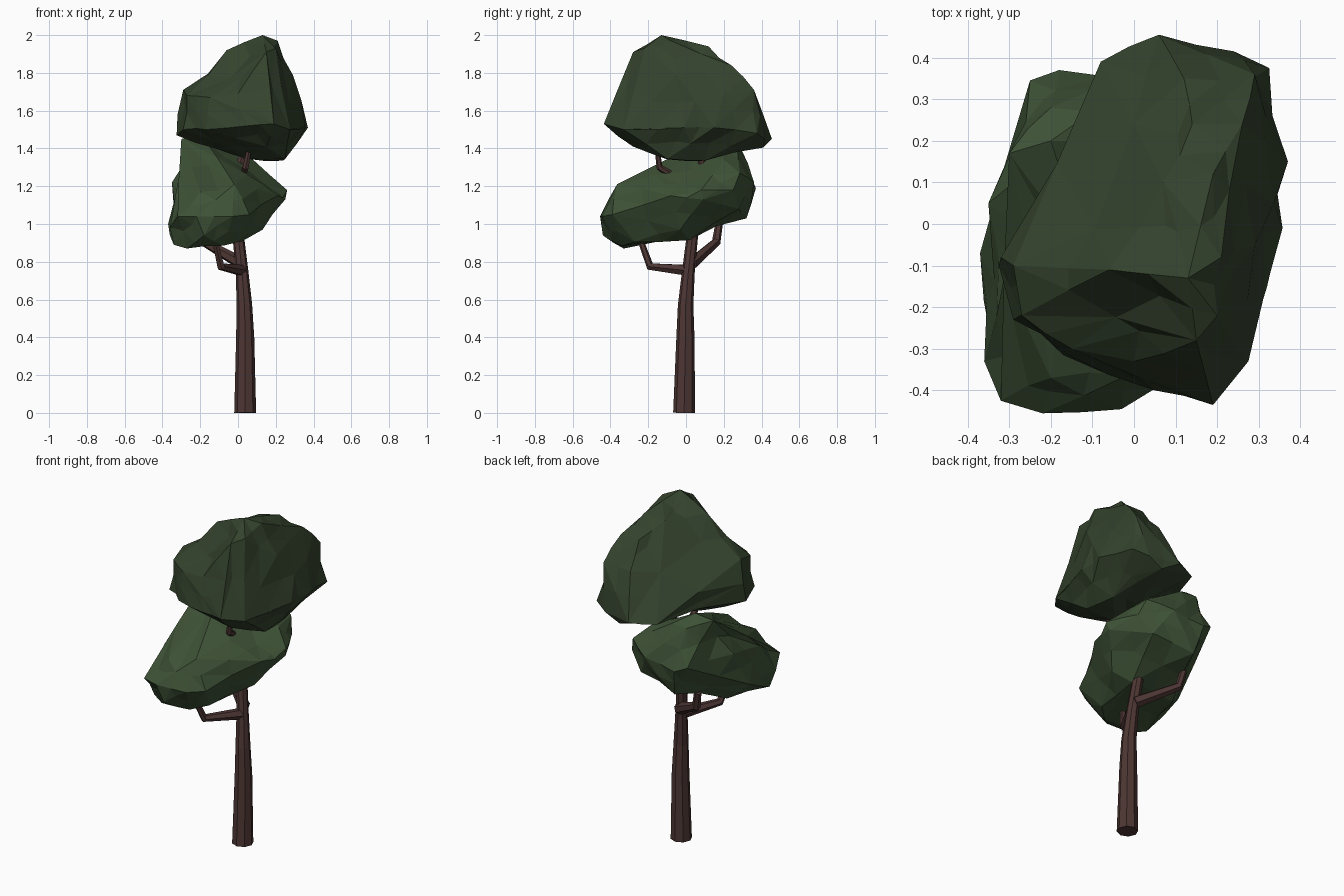
import bpy, bmesh, random
from mathutils import Vector

random.seed(4)


def material(name, rgb):
    m = bpy.data.materials.new(name)
    m.diffuse_color = (*rgb, 1)
    return m


def finish(name, bm, mat):
    bmesh.ops.recalc_face_normals(bm, faces=bm.faces)
    me = bpy.data.meshes.new(name)
    bm.to_mesh(me)
    bm.free()
    me.materials.append(mat)
    ob = bpy.data.objects.new(name, me)
    bpy.context.collection.objects.link(ob)


def limb(name, path, radii, sides, mat):
    """Tapered, faceted tube along a path."""
    bm = bmesh.new()
    pts = [Vector(p) for p in path]
    rings = []
    for i, (p, r) in enumerate(zip(pts, radii)):
        tangent = pts[min(i + 1, len(pts) - 1)] - pts[max(i - 1, 0)]
        rot = Vector((0, 0, 1)).rotation_difference(tangent).to_matrix().to_4x4()
        ring = bmesh.ops.create_circle(bm, segments=sides, radius=r, matrix=rot)['verts']
        for v in ring:
            v.co += p
            v.co.z = max(v.co.z, 0)
        rings.append(ring)
    for a, b in zip(rings, rings[1:]):
        for i in range(sides):
            j = (i + 1) % sides
            bm.faces.new((a[i], a[j], b[j], b[i]))
    bm.faces.new(rings[0])
    bm.faces.new(rings[-1])
    finish(name, bm, mat)


def foliage(name, points, hollows, mat, rough=0.02):
    """Hull around the clump's outer points, broken into rough facets with a few hollows."""
    bm = bmesh.new()
    for p in points:
        bm.verts.new(p)
    hull = bmesh.ops.convex_hull(bm, input=bm.verts)
    loose = {g for g in hull['geom_interior'] + hull['geom_unused']
             if isinstance(g, bmesh.types.BMVert)}
    bmesh.ops.delete(bm, geom=list(loose), context='VERTS')
    corners = {v.co.to_tuple(4) for v in bm.verts}
    edges = [e for e in bm.edges if e.calc_length() > 0.14]
    bmesh.ops.subdivide_edges(bm, edges=edges, cuts=1)
    bmesh.ops.triangulate(bm, faces=bm.faces)
    bmesh.ops.recalc_face_normals(bm, faces=bm.faces)
    bm.normal_update()
    for v in bm.verts:
        if v.co.to_tuple(4) in corners:
            continue
        push = random.uniform(-rough, rough * 0.4)
        for centre, radius, depth in hollows:
            if (v.co - Vector(centre)).length < radius:
                push = -depth
        v.co += v.normal * push
    finish(name, bm, mat)


bark = material("bark", (0.075, 0.038, 0.034))
dark_leaf = material("dark_leaf", (0.034, 0.055, 0.026))
leaf = material("leaf", (0.048, 0.084, 0.037))

# Trunk, running up inside the lower foliage
limb("trunk",
     [(0.038, -0.01, 0), (0.038, -0.003, 0.4), (0.034, -0.002, 0.57),
      (0.022, 0.012, 0.74), (0.0, 0.035, 0.95), (0.0, 0.05, 1.2)],
     [0.058, 0.048, 0.041, 0.034, 0.03, 0.022], 8, bark)

# Branches
limb("front_branch",
     [(0.02, 0.01, 0.755), (-0.09, -0.19, 0.775), (-0.13, -0.25, 0.94)],
     [0.032, 0.022, 0.015], 6, bark)
limb("back_branch",
     [(0.02, 0.03, 0.79), (-0.18, 0.16, 0.905), (-0.2, 0.175, 1.0)],
     [0.034, 0.024, 0.02], 6, bark)
limb("upper_front_branch",
     [(0.0, 0.05, 1.18), (0.04, -0.14, 1.3), (0.07, -0.16, 1.45)],
     [0.022, 0.018, 0.012], 6, bark)
limb("upper_back_branch",
     [(0.0, 0.05, 1.18), (0.01, 0.08, 1.3), (0.03, 0.1, 1.45)],
     [0.022, 0.02, 0.016], 6, bark)

# Upper foliage: crown, shoulder, brim, underside
foliage("upper_foliage", [
    (0.13, -0.13, 2.0), (0.07, -0.1, 1.97), (0.21, -0.08, 1.97), (0.19, 0.12, 1.94),
    (0.2, -0.22, 1.93), (0.15, -0.28, 1.91), (-0.06, -0.11, 1.92), (0.07, 0.1, 1.92),
    (0.26, 0.24, 1.84), (0.14, 0.24, 1.84), (0.29, 0.36, 1.71), (0.12, 0.35, 1.7),
    (-0.29, -0.1, 1.71), (-0.27, -0.22, 1.68), (-0.15, -0.3, 1.67), (0.0, -0.33, 1.69),
    (0.17, -0.34, 1.72), (0.29, -0.05, 1.79),
    (0.06, 0.455, 1.45), (0.24, 0.415, 1.45), (0.325, 0.375, 1.48), (0.37, 0.15, 1.51),
    (0.357, -0.01, 1.51), (0.32, -0.15, 1.5), (0.275, -0.33, 1.5), (0.19, -0.435, 1.53),
    (0.05, -0.4, 1.52), (-0.17, -0.315, 1.5), (-0.29, -0.23, 1.5), (-0.325, -0.1, 1.47),
    (-0.32, -0.08, 1.58), (-0.08, 0.39, 1.45), (0.23, 0.1, 1.335), (0.25, -0.1, 1.345),
    (0.05, -0.1, 1.345), (0.05, 0.1, 1.355), (-0.12, 0.0, 1.4), (0.15, -0.28, 1.41),
    (0.15, 0.41, 1.405),
], [((0.0, -0.2, 1.86), 0.13, 0.04), ((-0.18, -0.05, 1.82), 0.1, 0.025),
    ((-0.17, 0.17, 1.47), 0.1, 0.03)], dark_leaf)

# Lower foliage: high back, low front lobe, underside
foliage("lower_foliage", [
    (-0.3, 0.17, 1.45), (-0.2, 0.2, 1.48), (-0.2, 0.28, 1.42), (-0.1, 0.27, 1.42),
    (0.08, 0.2, 1.34), (-0.31, 0.12, 1.36), (0.15, 0.285, 1.27),
    (0.26, 0.08, 1.18), (0.25, 0.09, 1.13), (0.18, 0.25, 1.18), (0.02, 0.36, 1.22),
    (-0.18, 0.37, 1.19), (-0.25, 0.345, 1.22), (-0.35, 0.05, 1.22), (0.21, -0.08, 1.15),
    (0.05, -0.15, 1.26), (-0.2, -0.2, 1.25), (-0.33, -0.22, 1.16),
    (-0.22, -0.455, 1.04), (-0.03, -0.445, 1.04), (-0.32, -0.425, 1.04), (0.06, -0.39, 1.05),
    (-0.36, -0.33, 0.98), (-0.37, -0.07, 1.0), (-0.2, -0.37, 1.17), (-0.02, -0.365, 1.21),
    (-0.34, -0.3, 0.89), (-0.27, -0.33, 0.87), (-0.18, -0.44, 0.94), (-0.08, -0.34, 0.885),
    (0.0, -0.27, 0.905), (0.03, 0.02, 0.915), (0.13, -0.03, 0.97), (0.1, 0.28, 1.08),
    (-0.15, 0.32, 1.03), (-0.27, 0.0, 0.915),
], [((-0.27, 0.02, 1.32), 0.12, 0.045), ((0.0, 0.0, 1.3), 0.1, 0.02)], leaf)
